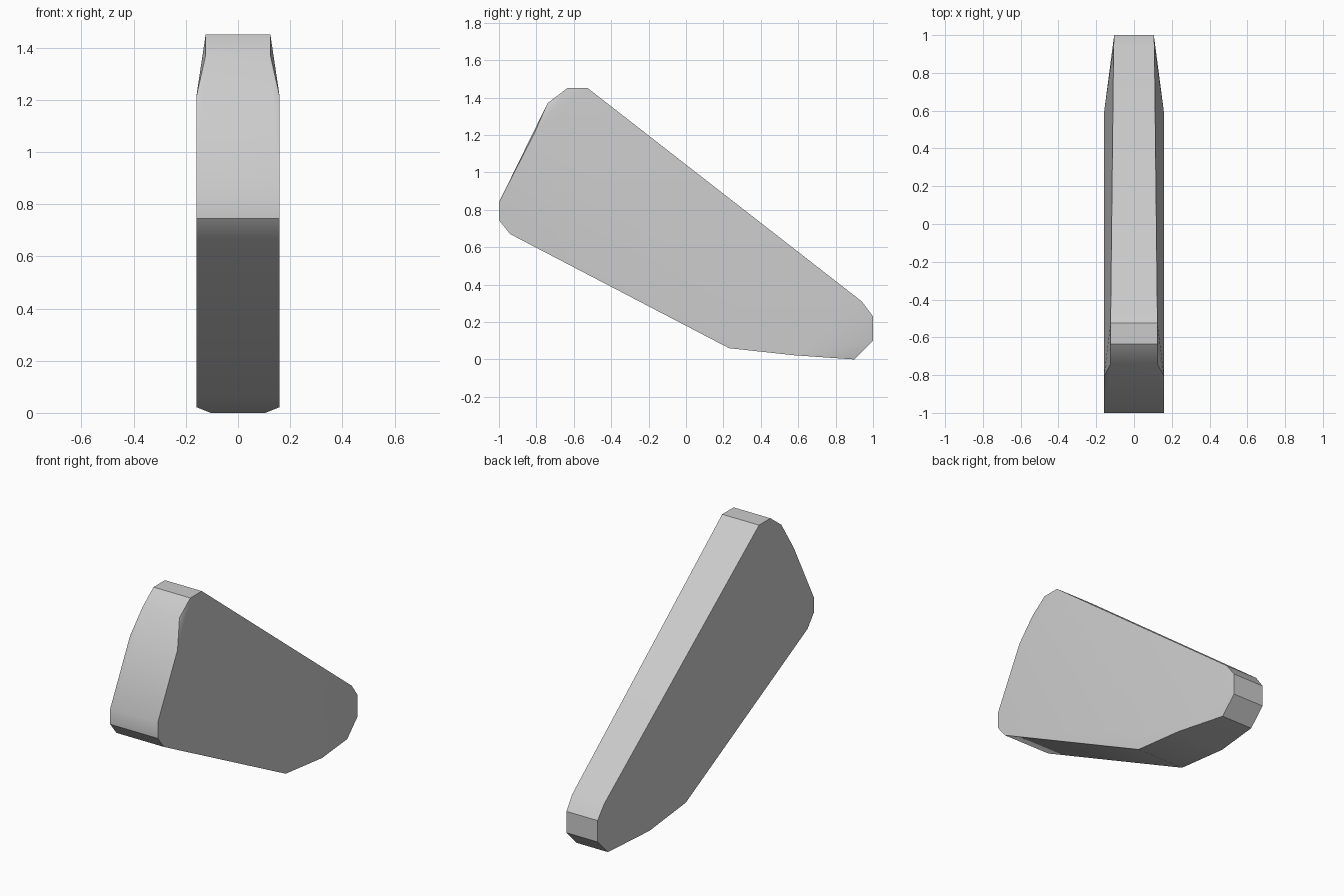
import bpy
import bmesh
import math

cube = bpy.data.objects.get("Cube")
if cube:
    bpy.data.objects.remove(cube, do_unlink=True)

# Plain grey finish
grey = bpy.data.materials.new("light_grey")
grey.use_nodes = True
colour = (0.6, 0.6, 0.6, 1)
grey.diffuse_color = colour
grey.node_tree.nodes["Principled BSDF"].inputs["Base Color"].default_value = colour

# Side outline of the slab: y, z, half width
FULL, CREST, TAIL = 0.16, 0.124, 0.105
outline = [
    (-1.0, 0.84, FULL), (-1.0, 0.745, FULL), (-0.94, 0.67, FULL),
    (0.23, 0.06, FULL), (0.58, 0.022, FULL),
    (0.90, 0.0, TAIL), (1.0, 0.10, TAIL), (1.0, 0.23, TAIL),
    (0.94, 0.31, 0.108),
    (-0.525, 1.45, CREST), (-0.635, 1.45, CREST), (-0.74, 1.37, CREST),
    (-0.81, 1.21, FULL),
]

# Faceted wedge-shaped slab, wrapped around both outlines
bm = bmesh.new()
for y, z, w in outline:
    for side in (-1, 1):
        bm.verts.new((side * w, y, z))
hull = bmesh.ops.convex_hull(bm, input=bm.verts)
loose = [v for v in bm.verts if not v.link_faces]
bmesh.ops.delete(bm, geom=loose, context="VERTS")
bmesh.ops.dissolve_limit(bm, angle_limit=math.radians(0.5),
                         verts=bm.verts, edges=bm.edges)
bmesh.ops.recalc_face_normals(bm, faces=bm.faces)

mesh = bpy.data.meshes.new("wedge_slab")
bm.to_mesh(mesh)
bm.free()
mesh.materials.append(grey)
slab = bpy.data.objects.new("wedge_slab", mesh)
bpy.context.collection.objects.link(slab)

# Soft shading over the shallow facets, crisp main edges
bpy.ops.object.select_all(action="DESELECT")
slab.select_set(True)
bpy.context.view_layer.objects.active = slab
bpy.ops.object.shade_smooth_by_angle(angle=math.radians(30))
